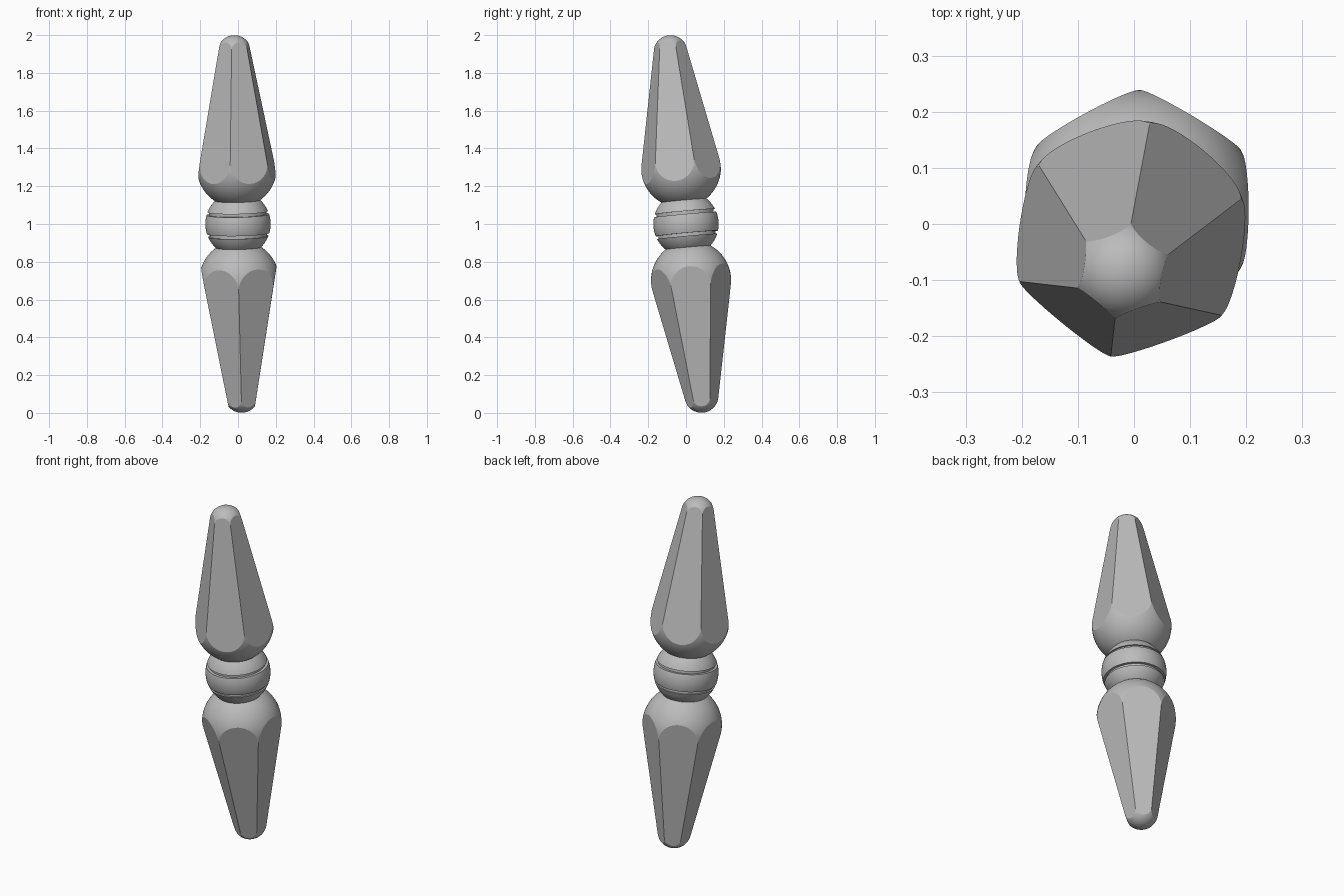
import bpy, bmesh, math
from mathutils import Vector, Matrix

if "Cube" in bpy.data.objects:
    bpy.data.objects.remove(bpy.data.objects["Cube"])

# Leaning axis shared by all parts, passing through the middle of the model
AXIS = Vector((-0.021, -0.09, 1)).normalized()
PLACE = Matrix.Translation((0, 0, 1)) @ Vector((0, 0, 1)).rotation_difference(AXIS).to_matrix().to_4x4()

grey = bpy.data.materials.new("grey")
grey.diffuse_color = (0.5, 0.5, 0.5, 1)
grey.use_nodes = True
grey.node_tree.nodes["Principled BSDF"].inputs["Base Color"].default_value = grey.diffuse_color


def revolve(name, profile, steps):
    """Spin (radius, height) points around the local z axis; closes on itself."""
    bm = bmesh.new()
    verts = [bm.verts.new((r, 0, z)) for r, z in profile]
    edges = [bm.edges.new(pair) for pair in zip(verts, verts[1:])]
    bmesh.ops.spin(bm, geom=verts + edges, axis=(0, 0, 1), cent=(0, 0, 0),
                   angle=math.tau, steps=steps)
    bmesh.ops.remove_doubles(bm, verts=bm.verts, dist=1e-5)
    bmesh.ops.holes_fill(bm, edges=[e for e in bm.edges if e.is_boundary], sides=0)
    bmesh.ops.recalc_face_normals(bm, faces=bm.faces)
    mesh = bpy.data.meshes.new(name)
    bm.to_mesh(mesh)
    bm.free()
    mesh.materials.append(grey)
    obj = bpy.data.objects.new(name, mesh)
    bpy.context.collection.objects.link(obj)
    return obj


def arc(radius, centre, start, end, count):
    """Circle arc in the profile plane, angles measured up from the equator."""
    points = []
    for i in range(count + 1):
        a = start + (end - start) * i / count
        points.append((max(0.0, radius * math.cos(a)), centre + radius * math.sin(a)))
    return points


# Faceted blades: rounded taper trimmed by a six-sided frustum
BIG, BIG_Z, TIP, TIP_Z = 0.212, 0.30, 0.09, 0.913
LEAN = math.asin((BIG - TIP) / (TIP_Z - BIG_Z))


def blade(name, sign, corner_angle):
    taper = arc(BIG, BIG_Z, -math.pi / 2, LEAN, 28) + arc(TIP, TIP_Z, LEAN, math.pi / 2, 16)
    body = revolve(name, [(r, sign * z) for r, z in taper], 72)

    def corner_radius(z):
        return (BIG / math.cos(LEAN) - (z - BIG_Z) * math.tan(LEAN)) * 0.998

    frustum = [(0, 0), (corner_radius(0), 0), (corner_radius(1.1), 1.1), (0, 1.1)]
    cutter = revolve("facet_cutter", [(r, sign * z) for r, z in frustum], 6)
    cutter.data.transform(Matrix.Rotation(math.radians(corner_angle), 4, 'Z'))
    cutter.hide_render = True

    trim = body.modifiers.new("facets", 'BOOLEAN')
    trim.operation = 'INTERSECT'
    trim.solver = 'EXACT'
    trim.object = cutter
    bpy.context.view_layer.objects.active = body
    bpy.ops.object.modifier_apply(modifier=trim.name)
    bpy.data.objects.remove(cutter)

    # Large planes stay flat, rounded ends are smooth
    for face in body.data.polygons:
        face.use_smooth = face.area < 0.01
    body.matrix_world = PLACE


blade("upper_blade", 1, -99.5)
blade("lower_blade", -1, -91)

# Round grip with two shallow grooves
R, BELT, GROOVE, FLOOR = 0.173, 0.050, 0.066, 0.151
a_belt, a_cap, a_end = math.asin(BELT / R), math.asin(GROOVE / R), math.pi / 2
profile = (arc(R, 0, -a_end, -a_cap, 20) + [(FLOOR, -GROOVE), (FLOOR, -BELT)]
           + arc(R, 0, -a_belt, a_belt, 10) + [(FLOOR, BELT), (FLOOR, GROOVE)]
           + arc(R, 0, a_cap, a_end, 20))
grip = revolve("grooved_grip", profile, 72)
grip.matrix_world = PLACE
bpy.ops.object.select_all(action='DESELECT')
grip.select_set(True)
bpy.context.view_layer.objects.active = grip
bpy.ops.object.shade_smooth_by_angle(angle=math.radians(25))
